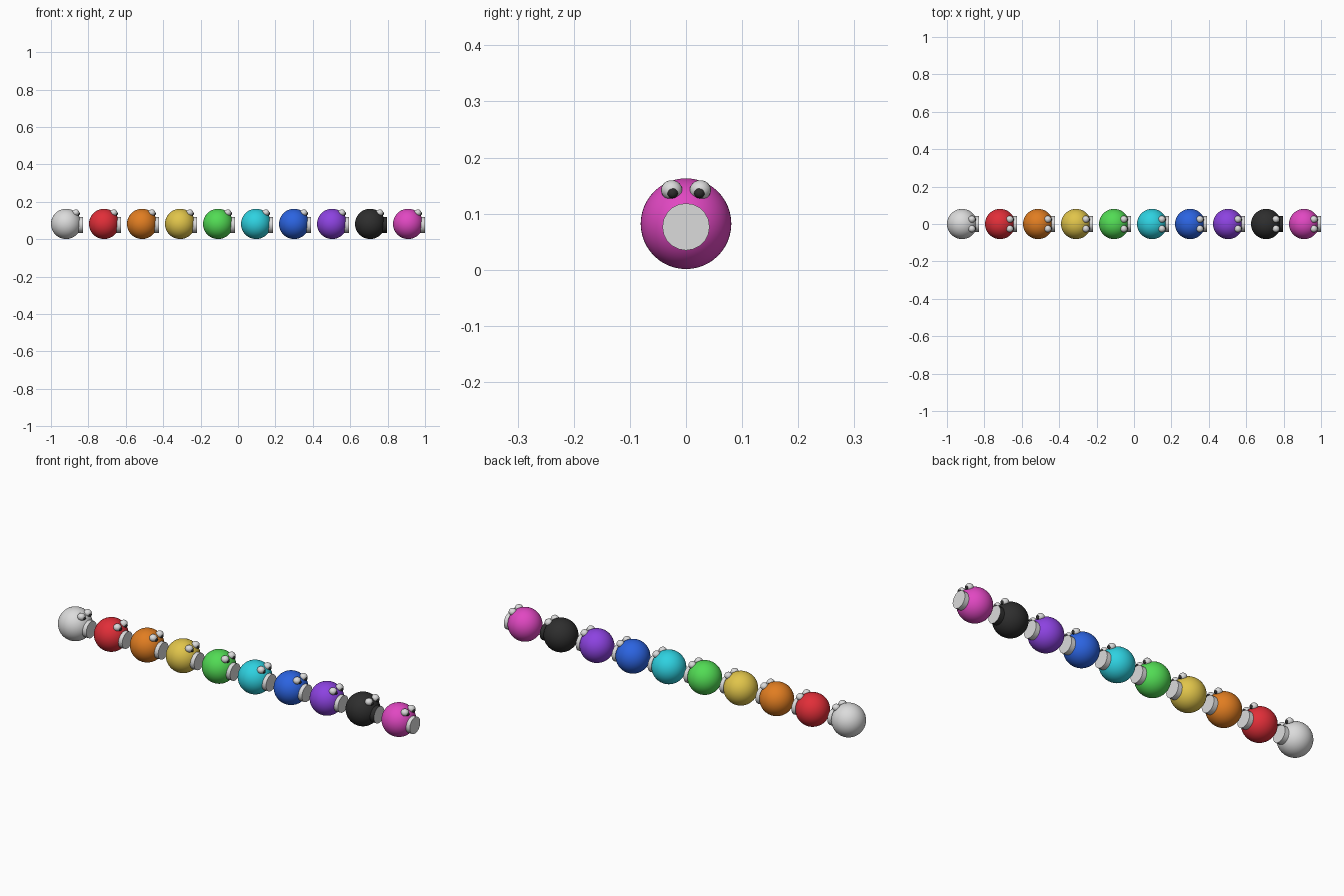
import bpy, math
from mathutils import Vector

if "Cube" in bpy.data.objects:
    bpy.data.objects.remove(bpy.data.objects["Cube"])

def material(name, rgb):
    m = bpy.data.materials.new(name)
    lin = [c / 12.92 if c <= 0.04045 else ((c + 0.055) / 1.055) ** 2.4 for c in rgb]
    m.diffuse_color = (*lin, 1)
    m.use_nodes = True
    m.node_tree.nodes["Principled BSDF"].inputs["Base Color"].default_value = m.diffuse_color
    return m

COLOURS = [("white", (.86, .86, .86)), ("red", (.88, .18, .22)), ("orange", (.88, .49, .13)),
           ("yellow", (.88, .77, .29)), ("green", (.32, .86, .33)), ("cyan", (.18, .82, .88)),
           ("blue", (.17, .39, .88)), ("purple", (.55, .26, .88)), ("black", (.18, .18, .18)),
           ("pink", (.88, .28, .76))]
MATS = {n: material(n, c) for n, c in COLOURS}

R, CZ, STEP, X0 = 0.0808, 0.0820, 0.2032, -0.9192

def finish(name, mat):
    ob = bpy.context.object
    ob.name = name
    ob.data.materials.append(MATS[mat])
    bpy.ops.object.shade_smooth_by_angle(angle=math.radians(35))
    return ob

def ball(name, mat, loc, r, seg=32, rings=16):
    bpy.ops.mesh.primitive_uv_sphere_add(segments=seg, ring_count=rings, radius=r, location=loc)
    return finish(name, mat)

for i, (colour, _) in enumerate(COLOURS):
    x = X0 + i * STEP
    # body ball
    ball(colour + "_ball", colour, (x, 0, CZ), R, 48, 24)
    # round face plate, facing +x
    x1, x2 = x + 0.055, x + 0.091
    bpy.ops.mesh.primitive_cylinder_add(vertices=20, radius=0.042, depth=x2 - x1,
                                        location=((x1 + x2) / 2, 0, 0.0765),
                                        rotation=(0, math.pi / 2, 0))
    plate = finish(colour + "_face_plate", "white")
    if colour == "black":  # dark rim on the black ball
        plate.data.materials.append(MATS["black"])
        for p in plate.data.polygons:
            p.material_index = 0 if abs(p.normal.z) > 0.5 else 1
    # eyes and pupils
    for side, tag in ((-1, "left"), (1, "right")):
        eye = ball(f"{colour}_eye_{tag}", "white", (x + 0.052, side * 0.0255, 0.142), 0.019, 20, 12)
        eye.scale.z = 0.92
        ball(f"{colour}_pupil_{tag}", "black", (x + 0.0645, side * 0.024, 0.137), 0.0098, 16, 10)
